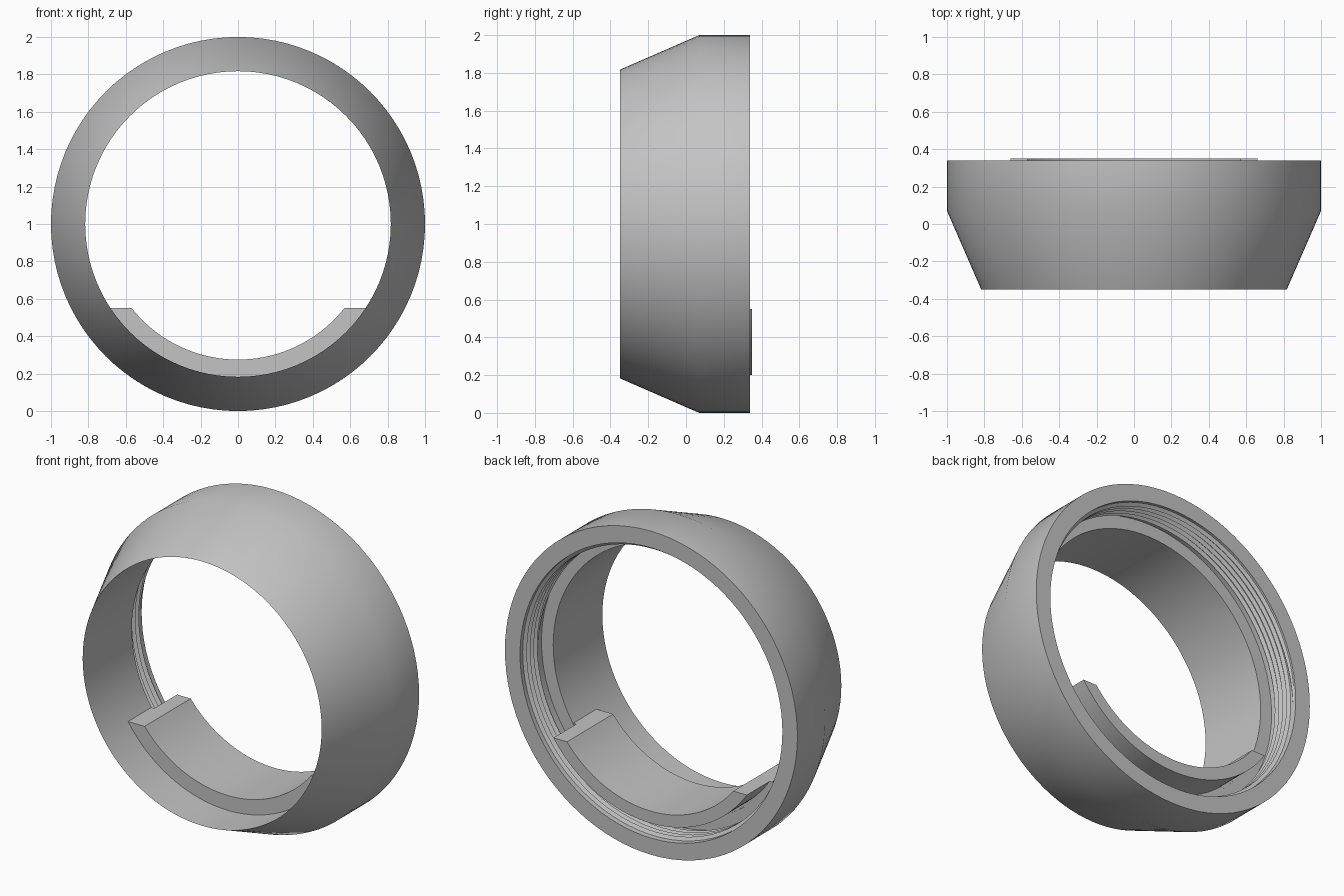
import bpy
import bmesh
from math import sin, cos, asin, pi, radians

old = bpy.data.objects.get("Cube")
if old:
    bpy.data.objects.remove(old, do_unlink=True)

grey = bpy.data.materials.new("plain grey")
grey.use_nodes = True
colour = (0.55, 0.55, 0.55, 1)
grey.diffuse_color = colour
grey.node_tree.nodes["Principled BSDF"].inputs["Base Color"].default_value = colour


def polar(r, angle, y):
    """Point around the ring axis, which runs along y at z = 1."""
    return (r * cos(angle), y, 1 + r * sin(angle))


def loft(name, sections, closed):
    """Bridge equal point loops into a solid, capping the ends if it is open."""
    bm = bmesh.new()
    loops = [[bm.verts.new(p) for p in s] for s in sections]
    n = len(loops[0])
    pairs = list(zip(loops, loops[1:]))
    if closed:
        pairs.append((loops[-1], loops[0]))
    else:
        bm.faces.new(loops[0])
        bm.faces.new(loops[-1])
    for a, b in pairs:
        for i in range(n):
            j = (i + 1) % n
            bm.faces.new((a[i], a[j], b[j], b[i]))
    bmesh.ops.recalc_face_normals(bm, faces=bm.faces)
    mesh = bpy.data.meshes.new(name)
    bm.to_mesh(mesh)
    bm.free()
    mesh.materials.append(grey)
    obj = bpy.data.objects.new(name, mesh)
    bpy.context.collection.objects.link(obj)
    bpy.ops.object.select_all(action="DESELECT")
    obj.select_set(True)
    bpy.context.view_layer.objects.active = obj
    bpy.ops.object.shade_smooth_by_angle(angle=radians(30))
    return obj


BORE, WALL, LEDGE = 0.817, 0.897, 0.13
FRONT, BACK = -0.35, 0.34
STEPS = 96

# Ring body: tapered outside, narrow bore in front, wider socket behind a ledge
profile = [(BORE, FRONT), (1, 0.07), (1, BACK), (WALL, BACK), (WALL, LEDGE), (BORE, LEDGE)]
loft("ring_body",
     [[polar(r, 2 * pi * k / STEPS, y) for r, y in profile] for k in range(STEPS)],
     closed=True)

# Screw thread: triangular ridge wound inside the socket, tapered at both ends
TURNS, PITCH, START = 4.5, 0.034, 0.165
count = int(TURNS * STEPS)
thread = []
for k in range(count + 1):
    angle = 2 * pi * k / STEPS
    y = START + PITCH * k / STEPS
    taper = min(1, (k + 1) / 8, (count + 1 - k) / 8)
    thread.append([polar(WALL + 0.004, angle, y - 0.015),
                   polar(WALL - 0.02 * taper, angle, y),
                   polar(WALL + 0.004, angle, y + 0.015)])
loft("inner_thread", thread, closed=False)

# Lower lip: stepped crescent, cut level at the top of both ends
CUT = 0.45
lip_profile = [(0.725, 0.35), (0.725, -0.1), (0.822, -0.1),
               (0.822, LEDGE - 0.002), (0.8, LEDGE - 0.002), (0.8, 0.35)]
lip = []
for k in range(49):
    t = 2 * k / 48 - 1
    lip.append([polar(r, -pi / 2 + t * (pi / 2 - asin(CUT / r)), y) for r, y in lip_profile])
loft("lower_lip", lip, closed=False)
